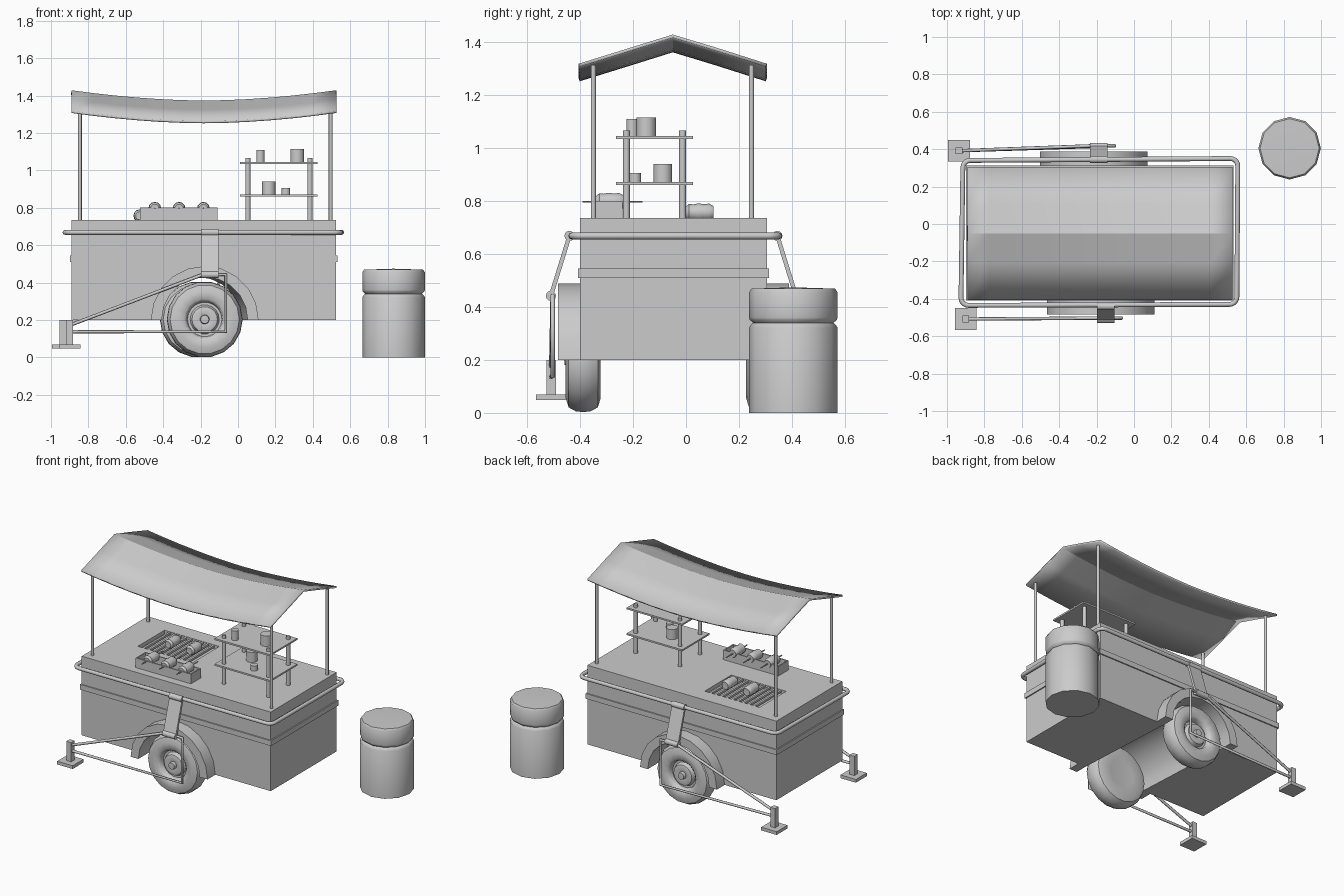
import bpy, bmesh, math
from math import sin, cos, pi
from mathutils import Matrix, Vector

if "Cube" in bpy.data.objects:
    bpy.data.objects.remove(bpy.data.objects["Cube"])


def finish(name, bm, smooth=None):
    bmesh.ops.remove_doubles(bm, verts=bm.verts, dist=1e-5)
    bmesh.ops.recalc_face_normals(bm, faces=bm.faces)
    me = bpy.data.meshes.new(name)
    bm.to_mesh(me)
    bm.free()
    ob = bpy.data.objects.new(name, me)
    bpy.context.collection.objects.link(ob)
    if smooth:
        bpy.ops.object.select_all(action='DESELECT')
        ob.select_set(True)
        bpy.context.view_layer.objects.active = ob
        bpy.ops.object.shade_smooth_by_angle(angle=math.radians(smooth))
    return ob


def box(name, x0, x1, y0, y1, z0, z1):
    bm = bmesh.new()
    bmesh.ops.create_cube(bm, size=1, matrix=Matrix.Translation(((x0 + x1) / 2, (y0 + y1) / 2, (z0 + z1) / 2))
                          @ Matrix.Diagonal((x1 - x0, y1 - y0, z1 - z0, 1)))
    return finish(name, bm)


def lathe(name, profile, centre, axis=(0, 0, 1), n=12, smooth=40):
    """Revolve (radius, height) pairs around an axis."""
    bm = bmesh.new()
    rot = Vector((0, 0, 1)).rotation_difference(Vector(axis)).to_matrix()
    rings = [[bm.verts.new(rot @ Vector((r * cos(2 * pi * i / n), r * sin(2 * pi * i / n), h)) + Vector(centre))
              for i in range(n)] for r, h in profile]
    for a, b in zip(rings, rings[1:]):
        for i in range(n):
            bm.faces.new((a[i], a[(i + 1) % n], b[(i + 1) % n], b[i]))
    return finish(name, bm, smooth)


def cyl(name, r, h, base, axis=(0, 0, 1), n=12):
    return lathe(name, [(0, 0), (r, 0), (r, h), (0, h)], base, axis, n)


def loft(name, front, back, y0, y1, smooth=None):
    """Join two matching xz outlines at y0 and y1."""
    bm = bmesh.new()
    a = [bm.verts.new((x, y0, z)) for x, z in front]
    b = [bm.verts.new((x, y1, z)) for x, z in back]
    bm.faces.new(a)
    bm.faces.new(b)
    for i in range(len(a)):
        j = (i + 1) % len(a)
        bm.faces.new((a[i], a[j], b[j], b[i]))
    return finish(name, bm, smooth)


def tube(name, pts, r, cyclic=False):
    cu = bpy.data.curves.new(name, 'CURVE')
    cu.dimensions = '3D'
    cu.bevel_depth, cu.bevel_resolution, cu.use_fill_caps = r, 2, True
    sp = cu.splines.new('POLY')
    sp.points.add(len(pts) - 1)
    for p, co in zip(sp.points, pts):
        p.co = (*co, 1)
    sp.use_cyclic_u = cyclic
    ob = bpy.data.objects.new(name, cu)
    bpy.context.collection.objects.link(ob)
    return ob


def arc(cx, r, n, cz=0.2):
    return [(cx + r * cos(pi - pi * i / n), cz + r * sin(pi - pi * i / n)) for i in range(n + 1)]


FX, BX = -0.178, -0.215          # front and back wheel centres
X0, X1, Y0, Y1 = -0.89, 0.525, -0.40, 0.305

# cart body with a wheel tunnel
outline = lambda cx: [(X0, 0.735), (X0, 0.2)] + arc(cx, 0.23, 16) + [(X1, 0.2), (X1, 0.735)]
body = loft('cart_body', outline(FX), outline(BX), Y0, Y1, 25)

# recessed grill in the counter
cutter = box('grill_cutter', -0.69, -0.28, -0.085, 0.2, 0.71, 0.8)
cutter.hide_render = True
cutter.hide_viewport = True
m = body.modifiers.new('recess', 'BOOLEAN')
m.object, m.operation, m.solver = cutter, 'DIFFERENCE', 'EXACT'
for i in range(9):
    x = -0.65 + i * 0.041
    box('grill_bar', x - 0.007, x + 0.007, -0.085, 0.2, 0.72, 0.734)

# trim band, four strips
for y in (Y0, Y1):
    box('trim_long', X0 - 0.008, X1 + 0.008, y - 0.008, y + 0.008, 0.51, 0.545)
for x in (X0, X1):
    box('trim_short', x - 0.008, x + 0.008, Y0, Y1, 0.51, 0.545)

# bumper rail with rounded corners
rail = []
for cx, cy, a0 in ((0.515, 0.31, 0), (-0.875, 0.30, 1), (-0.885, -0.395, 2), (0.51, -0.39, 3)):
    for k in range(6):
        a = (a0 + k / 5) * pi / 2
        rail.append((cx + 0.04 * cos(a), cy + 0.04 * sin(a), 0.668))
tube('bumper_rail', rail, 0.013, True)

# wheels, fenders, straps and stands on both sides
wheel = [(0, -0.058), (0.09, -0.06), (0.15, -0.066), (0.185, -0.055), (0.2, -0.028), (0.203, 0), (0.2, 0.028),
         (0.185, 0.055), (0.15, 0.066), (0.11, 0.062), (0.097, 0.05), (0.092, 0.025), (0.078, 0.025),
         (0.068, 0.05), (0.05, 0.055), (0.025, 0.05), (0.022, 0.07), (0, 0.072)]
for side in ('front', 'back'):
    f = side == 'front'
    Y = (lambda y: y) if f else (lambda y: -0.095 - y)
    out = -1 if f else 1
    cx = FX if f else BX
    dx = cx - FX
    lathe(side + '_wheel', wheel, (cx, Y(-0.388), 0.203), (0, out, 0), 18)
    ring = arc(cx, 0.288, 10) + arc(cx, 0.23, 10)[::-1]
    loft(side + '_fender', ring, ring, Y(-0.483), Y(-0.40), 40)

    # strap hanging from the rail to the stand frame
    top, low = Vector((-0.152 + dx, Y(-0.44), 0.668)), Vector((-0.152 + dx, Y(-0.51), 0.442))
    d = low - top
    strap = box(side + '_strap', -0.047, 0.047, -0.008, 0.008, 0, d.length)
    strap.matrix_world = Matrix.Translation(top) @ Matrix.Rotation(math.atan2(-d.y, d.z), 4, 'X')
    for p in (top, low):
        cyl(side + '_strap_collar', 0.019, 0.094, p - Vector((0.047, 0, 0)), (1, 0, 0))

    # stand frame, post and foot
    ye, yi = (-0.508, -0.503) if f else (0.392, 0.418)
    tube(side + '_stand_frame', [(-0.89 + dx, ye, 0.175), (-0.19 + dx, yi, 0.442), (-0.065 + dx, yi, 0.442),
                                 (-0.065 + dx, yi, 0.137), (-0.89 + dx, ye, 0.137)], 0.009)
    px = -0.899 + dx
    box(side + '_stand_post', px - 0.018, px + 0.018, ye - 0.018, ye + 0.018, 0.06, 0.2)
    box(side + '_stand_foot', px - 0.058, px + 0.058, ye - 0.058, ye + 0.058, 0.048, 0.07)

# canopy: ridged section sagging along its length
section = [(-0.405, 1.318), (-0.205, 1.38), (-0.05, 1.428), (0.11, 1.38), (0.305, 1.318)]
bm = bmesh.new()
rows = []
for i in range(13):
    t = i / 12 * 2 - 1
    sag = 0.055 * (1 - abs(t) ** 1.8)
    rows.append([bm.verts.new((X0 + (X1 - X0) * i / 12, y, z - sag)) for y, z in section])
for a, b in zip(rows, rows[1:]):
    for j in range(4):
        bm.faces.new((a[j], b[j], b[j + 1], a[j + 1]))
canopy = finish('canopy', bm, 30)
s = canopy.modifiers.new('thickness', 'SOLIDIFY')
s.thickness, s.offset = 0.012, -1

# canopy poles
for x in (-0.845, 0.495):
    for y in (-0.35, 0.247):
        cyl('canopy_pole', 0.01, 0.583, (x, y, 0.73), n=10)

# display shelf and cups
for x in (0.053, 0.385):
    for y in (-0.225, -0.013):
        cyl('shelf_leg', 0.013, 0.335, (x, y, 0.73))
for z in (0.86, 1.034):
    box('shelf_board', 0.01, 0.425, -0.265, 0.027, z, z + 0.011)
for x, y, z, r, h in ((0.12, -0.203, 1.045, 0.022, 0.064), (0.317, -0.15, 1.045, 0.037, 0.07),
                      (0.165, -0.087, 0.871, 0.036, 0.068), (0.256, -0.192, 0.871, 0.023, 0.034)):
    cyl('cup', r, h, (x, y, z), n=14)

# open food tray on the counter
tx0, tx1, ty0, ty1 = -0.525, -0.11, -0.345, -0.24
box('tray_base', tx0, tx1, ty0, ty1, 0.735, 0.745)
for y in (ty0, ty1 - 0.008):
    box('tray_long_wall', tx0, tx1, y, y + 0.008, 0.735, 0.8)
for x in (tx0, tx1 - 0.008):
    box('tray_end_wall', x, x + 0.008, ty0, ty1, 0.735, 0.8)

# food rolls: three on skewers over the tray, two on the grill
roll = [(0, -0.05), (0.022, -0.052), (0.032, -0.04), (0.03, -0.025), (0.034, -0.005), (0.031, 0.015),
        (0.033, 0.035), (0.024, 0.052), (0, 0.05)]
for x in (-0.445, -0.315, -0.185):
    lathe('skewered_roll', roll, (x, -0.287, 0.797), (0, 1, 0), 12)
    cyl('skewer', 0.004, 0.225, (x, -0.39, 0.797), (0, 1, 0), 6)
for x in (-0.525, -0.365):
    lathe('grilled_roll', roll, (x, 0.052, 0.757), (0, 1, 0), 12)

# lidded barrel
lathe('barrel', [(0, 0), (0.167, 0), (0.167, 0.322), (0.16, 0.333), (0.152, 0.34), (0.165, 0.352),
                 (0.167, 0.36), (0.167, 0.455), (0.158, 0.469), (0, 0.474)], (0.832, 0.405, 0), n=12, smooth=35)
